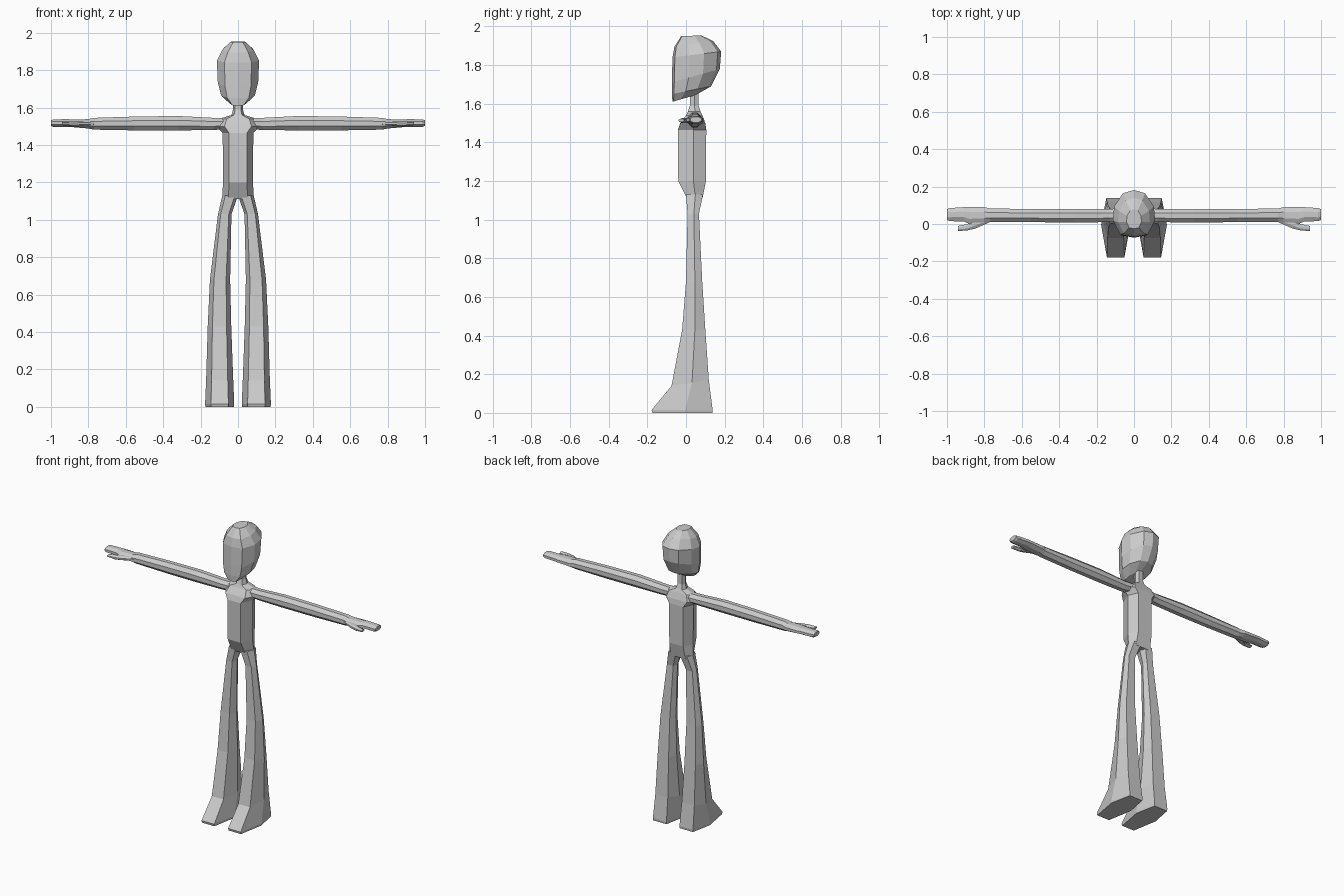
import bpy, bmesh

old = bpy.data.objects.get("Cube")
if old:
    bpy.data.objects.remove(old, do_unlink=True)

# One plain clay colour
clay = bpy.data.materials.new("light_grey")
clay.use_nodes = True
clay.diffuse_color = (0.6, 0.6, 0.6, 1)
clay.node_tree.nodes["Principled BSDF"].inputs["Base Color"].default_value = (0.6, 0.6, 0.6, 1)

# Unit cross-sections (0..1 in each direction)
HEX = [(.2, 0), (.8, 0), (1, .55), (.82, 1), (.18, 1), (0, .55)]
OCT = [(.3, 0), (.7, 0), (1, .3), (1, .7), (.7, 1), (.3, 1), (0, .7), (0, .3)]
SKULL = [(.5, 0), (.82, .05), (1, .35), (.97, .65), (.76, .93),
         (.5, 1), (.24, .93), (.03, .65), (0, .35), (.18, .05)]


def outline(shape, a0, a1, b0, b1):
    return [(a0 + (a1 - a0) * u, b0 + (b1 - b0) * v) for u, v in shape]


def loft(name, rings, mirrored=False):
    """Skin a run of equal rings and cap both ends."""
    bm = bmesh.new()
    loops = [[bm.verts.new(p) for p in ring] for ring in rings]
    for low, high in zip(loops, loops[1:]):
        n = len(low)
        for i in range(n):
            j = (i + 1) % n
            bm.faces.new((low[i], low[j], high[j], high[i]))
    bm.faces.new(loops[0])
    bm.faces.new(loops[-1])
    bmesh.ops.recalc_face_normals(bm, faces=bm.faces)
    mesh = bpy.data.meshes.new(name)
    bm.to_mesh(mesh)
    bm.free()
    mesh.materials.append(clay)
    obj = bpy.data.objects.new(name, mesh)
    bpy.context.collection.objects.link(obj)
    if mirrored:
        obj.modifiers.new("Mirror", "MIRROR").use_mirror_merge = False
    return obj


def upright(shape, x0, x1, y0, y1, z_front, z_back):
    """Ring around z that may tilt from front to back."""
    return [(x, y, z_front + (z_back - z_front) * (y - y0) / (y1 - y0))
            for x, y in outline(shape, x0, x1, y0, y1)]


def sideways(x, y0, y1, z0, z1):
    """Ring around x."""
    return [(x, y, z) for y, z in outline(OCT, y0, y1, z0, z1)]


# Head: half width, front y, back y, front z, back z
head = [(.045, -.07, .05, 1.61, 1.645),
        (.09, -.073, .13, 1.65, 1.69),
        (.108, -.073, .175, 1.71, 1.78),
        (.113, -.07, .182, 1.84, 1.87),
        (.085, -.06, .14, 1.895, 1.925),
        (.04, -.025, .08, 1.95, 1.953)]
loft("head", [upright(SKULL, -w, w, f, b, zf, zb) for w, f, b, zf, zb in head])

# Torso, shoulders and neck: height, half width, front y, back y
torso = [(1.11, .085, .005, .085), (1.2, .08, -.04, .103),
         (1.465, .082, -.042, .105), (1.5, .12, -.03, .1),
         (1.54, .1, .0, .085), (1.56, .035, .01, .075),
         (1.59, .026, .02, .065), (1.68, .026, .02, .065)]
loft("torso", [upright(HEX, -w, w, f, b, z, z) for z, w, f, b in torso])

# Legs with feet: inner x, outer x, front y, back y, front z, back z
legs = [(0, .084, .0, .088, 1.13, 1.13),
        (.035, .107, .008, .067, 1.03, 1.03),
        (.042, .15, .0, .084, .68, .68),
        (.036, .162, -.02, .1, .43, .43),
        (.026, .17, -.075, .118, .14, .17),
        (.02, .176, -.178, .138, .015, .015),
        (.022, .174, -.174, .136, .0, .0)]
loft("leg", [upright(HEX, *row) for row in legs], True)

# Arms with hands: x, front y, back y, bottom z, top z
arms = [(.07, .01, .085, 1.485, 1.545), (.13, .01, .08, 1.48, 1.545),
        (.32, .008, .08, 1.478, 1.555), (.55, .01, .08, 1.478, 1.552),
        (.77, .01, .083, 1.482, 1.545), (.8, .005, .09, 1.488, 1.538),
        (.88, .0, .092, 1.495, 1.536), (.91, .014, .09, 1.496, 1.538),
        (.985, .015, .085, 1.496, 1.537), (1, .022, .08, 1.503, 1.532)]
loft("arm", [sideways(*row) for row in arms], True)

# Thumbs
thumbs = [(.77, .01, .05, 1.505, 1.525), (.85, -.025, .03, 1.5, 1.527),
          (.89, -.034, .0, 1.5, 1.525), (.94, -.038, -.01, 1.506, 1.522)]
loft("thumb", [sideways(*row) for row in thumbs], True)
